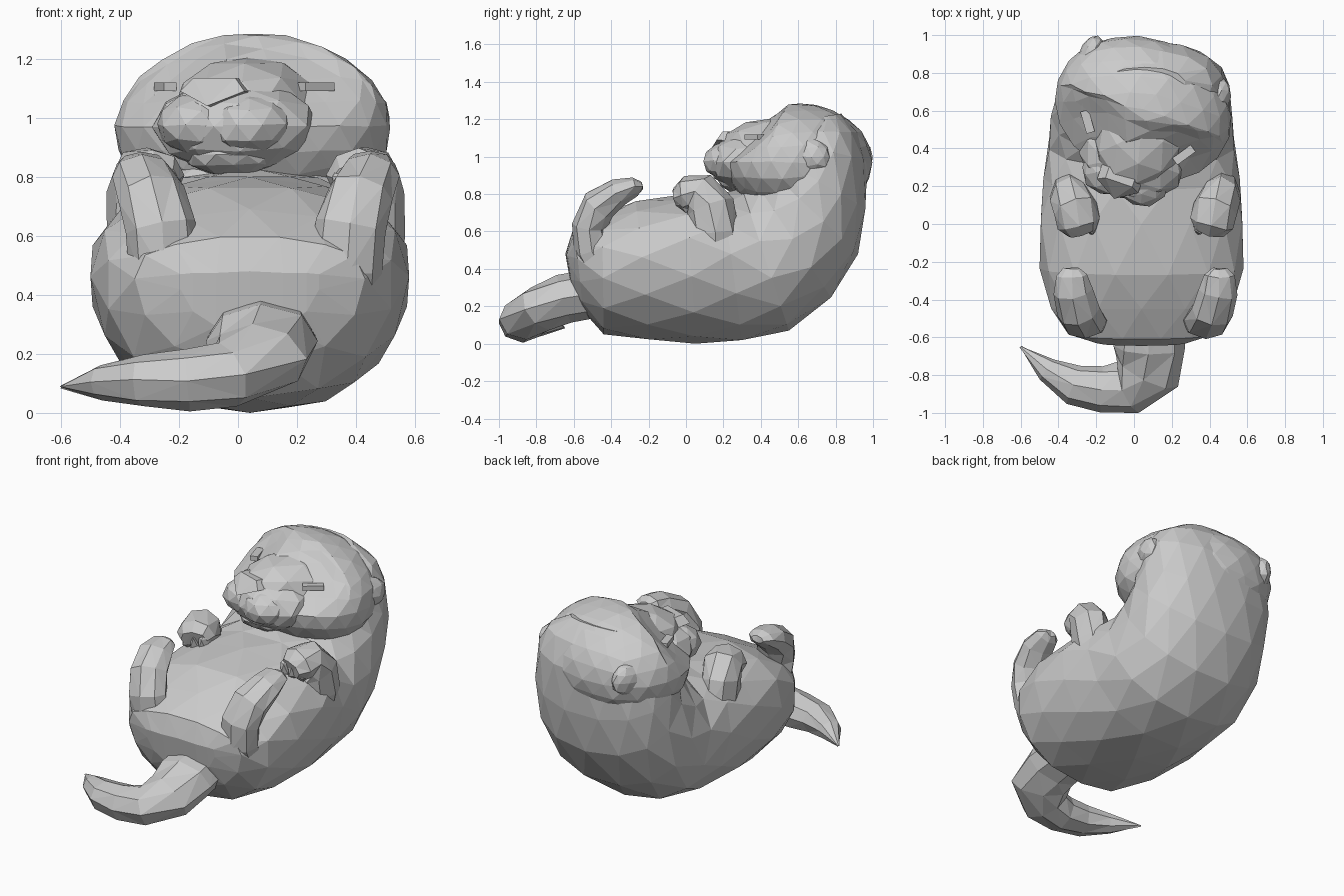
import bpy, bmesh, math, random
from mathutils import Vector, Matrix

if "Cube" in bpy.data.objects:
    bpy.data.objects.remove(bpy.data.objects["Cube"])

random.seed(4)
CX = 0.05                                   # mirror line of the body
HEAD = Matrix.Translation((0.045, 0.6, 0)) @ Matrix.Rotation(math.radians(-19), 4, 'Z')


def finish(name, bm, jitter=0.0):
    for v in bm.verts:
        v.co += Vector([random.uniform(-jitter, jitter) for _ in range(3)])
    bmesh.ops.recalc_face_normals(bm, faces=bm.faces)
    bmesh.ops.triangulate(bm, faces=bm.faces)
    me = bpy.data.meshes.new(name)
    bm.to_mesh(me)
    bm.free()
    ob = bpy.data.objects.new(name, me)
    bpy.context.collection.objects.link(ob)
    return ob


def loft(name, rings, jitter=0.0):
    bm = bmesh.new()
    vs = [[bm.verts.new(p) for p in r] for r in rings]
    n = len(vs[0])
    for a, b in zip(vs, vs[1:]):
        for i in range(n):
            j = (i + 1) % n
            bm.faces.new((a[i], a[j], b[j], b[i]))
    bm.faces.new(vs[0])
    bm.faces.new(vs[-1])
    return finish(name, bm, jitter)


def tube(name, pts, up, n=8):
    """pts: x, y, z, half width, half height (along up)"""
    c = [Vector(p[:3]) for p in pts]
    rings = []
    for i, p in enumerate(pts):
        t = (c[min(i + 1, len(c) - 1)] - c[max(i - 1, 0)]).normalized()
        side = t.cross(Vector(up)).normalized()
        u = side.cross(t)
        rings.append([c[i] + side * p[3] * math.cos(k * math.tau / n)
                      + u * p[4] * math.sin(k * math.tau / n) for k in range(n)])
    return loft(name, rings, 0.004)


def blob(name, loc, size, sub=2, frame=Matrix(), shape=None, jitter=0.005):
    bm = bmesh.new()
    bmesh.ops.create_icosphere(bm, subdivisions=sub, radius=1)
    for v in bm.verts:
        if shape:
            shape(v.co)
        v.co = frame @ Vector([l + a * s for l, a, s in zip(loc, v.co, size)])
    return finish(name, bm, jitter)


# Body: rings between a back point and a belly point (y, z), with half width
sections = [
    (-0.61, 0.28, -0.645, 0.48, 0.24), (-0.55, 0.17, -0.61, 0.60, 0.39),
    (-0.44, 0.05, -0.45, 0.69, 0.49), (-0.20, 0.015, -0.27, 0.77, 0.54),
    (0.05, 0.0, 0.0, 0.80, 0.545), (0.30, 0.01, 0.18, 0.81, 0.52),
    (0.55, 0.07, 0.30, 0.83, 0.50), (0.78, 0.24, 0.36, 0.88, 0.48),
    (0.92, 0.48, 0.42, 0.95, 0.46), (0.965, 0.72, 0.45, 1.02, 0.45),
    (0.97, 0.98, 0.48, 1.10, 0.42), (0.92, 1.13, 0.55, 1.14, 0.36),
    (0.83, 1.23, 0.64, 1.20, 0.22)]
rings = []
for i, (y0, z0, y1, z1, w) in enumerate(sections):
    ring = []
    for k in range(14):
        a = (k + 0.5 * (i % 2)) * math.tau / 14
        c, s = math.cos(a), math.sin(a)
        c = math.copysign(abs(c) ** 0.9, c)
        s = math.copysign(abs(s) ** 0.9, s)
        hip = 0.07 * s ** 4 if i < 6 else 0          # widest line sits high
        ring.append((CX - 0.01 + w * s + (0.015 if i > 7 else 0),
                     (y0 + y1) / 2 + (y0 - y1) / 2 * c,
                     max(0, (z0 + z1) / 2 + (z0 - z1) / 2 * c + hip)))
    rings.append(ring)
loft("body", rings)


# Head: egg whose brow slopes back towards the temples
def brow(co):
    if co.y < 0 < co.z:
        co.y *= 1 - min(0.8, co.z * (0.3 + 1.5 * abs(co.x)))


blob("head", (0, 0.01, 0.97), (0.48, 0.375, 0.315), 3, HEAD, brow)
blob("nose_bridge", (0.03, -0.12, 1.045), (0.24, 0.30, 0.165), 2, HEAD)
blob("muzzle", (0.03, -0.25, 0.97), (0.29, 0.23, 0.165), 2, HEAD)
blob("chin", (0.03, -0.30, 0.875), (0.17, 0.14, 0.075), 2, HEAD)

# Nose: five-sided wedge
nose = [(-0.11, -0.42, 1.09), (-0.07, -0.40, 1.135), (0.08, -0.40, 1.135),
        (0.12, -0.42, 1.09), (0.01, -0.49, 1.04)]
loft("nose", [[HEAD @ Vector(p) for p in nose],
              [HEAD @ Vector((x, y + 0.14, z - 0.01)) for x, y, z in nose]])

for s, side in ((-1, "left"), (1, "right")):
    blob(side + "_muzzle_lobe", (0.025 + s * 0.09, -0.345, 0.975),
         (0.15, 0.145, 0.11), 2, HEAD)
    blob(side + "_ear", (s * 0.35, 0.19, 1.0), (0.07, 0.11, 0.10), 2, HEAD)

    # Closed eye: thin slit lying on the brow
    bm = bmesh.new()
    bmesh.ops.create_cube(bm, size=1, matrix=HEAD
                          @ Matrix.Translation((0.014 + s * 0.27, -0.15, 1.105))
                          @ Matrix.Rotation(s * math.radians(55), 4, 'Z')
                          @ Matrix.Diagonal((0.12, 0.045, 0.028, 1)))
    finish(side + "_eye", bm)

    # Foreleg with folded paw and fingers
    X = CX + 0.01
    arm = [(0.38, 0.16, 0.45, 0.11, 0.09), (0.405, 0.155, 0.60, 0.13, 0.10),
           (0.40, 0.13, 0.73, 0.13, 0.105), (0.37, 0.08, 0.80, 0.115, 0.12),
           (0.35, 0.0, 0.80, 0.095, 0.115), (0.335, -0.045, 0.785, 0.055, 0.08)]
    tube(side + "_foreleg", [(X + s * p[0],) + p[1:] for p in arm], (1, 0, 0))
    for k in (-1, 0, 1):
        blob(f"{side}_finger_{k + 2}", (X + s * (0.34 + k * 0.055), 0.0, 0.77),
             (0.035, 0.065, 0.07), 1, jitter=0)

    # Hind leg curling up over the belly
    leg = [(0.31, -0.42, 0.34, 0.09, 0.11), (0.305, -0.50, 0.50, 0.10, 0.125),
           (0.32, -0.515, 0.63, 0.095, 0.12), (0.355, -0.465, 0.74, 0.095, 0.115),
           (0.385, -0.36, 0.81, 0.075, 0.105), (0.39, -0.27, 0.84, 0.05, 0.08),
           (0.39, -0.235, 0.845, 0.02, 0.04)]
    tube(side + "_hind_leg", [(X + s * p[0],) + p[1:] for p in leg], (1, 0, 0))

# Tail: flattened, sweeping round to the left
tube("tail", [(0.08, -0.50, 0.27, 0.18, 0.13), (0.08, -0.65, 0.24, 0.19, 0.13),
              (0.07, -0.78, 0.185, 0.18, 0.125), (-0.03, -0.865, 0.13, 0.145, 0.115),
              (-0.17, -0.875, 0.11, 0.125, 0.105), (-0.32, -0.85, 0.11, 0.105, 0.09),
              (-0.46, -0.77, 0.105, 0.065, 0.06), (-0.60, -0.65, 0.09, 0.004, 0.004)],
     (0, 0, 1))
